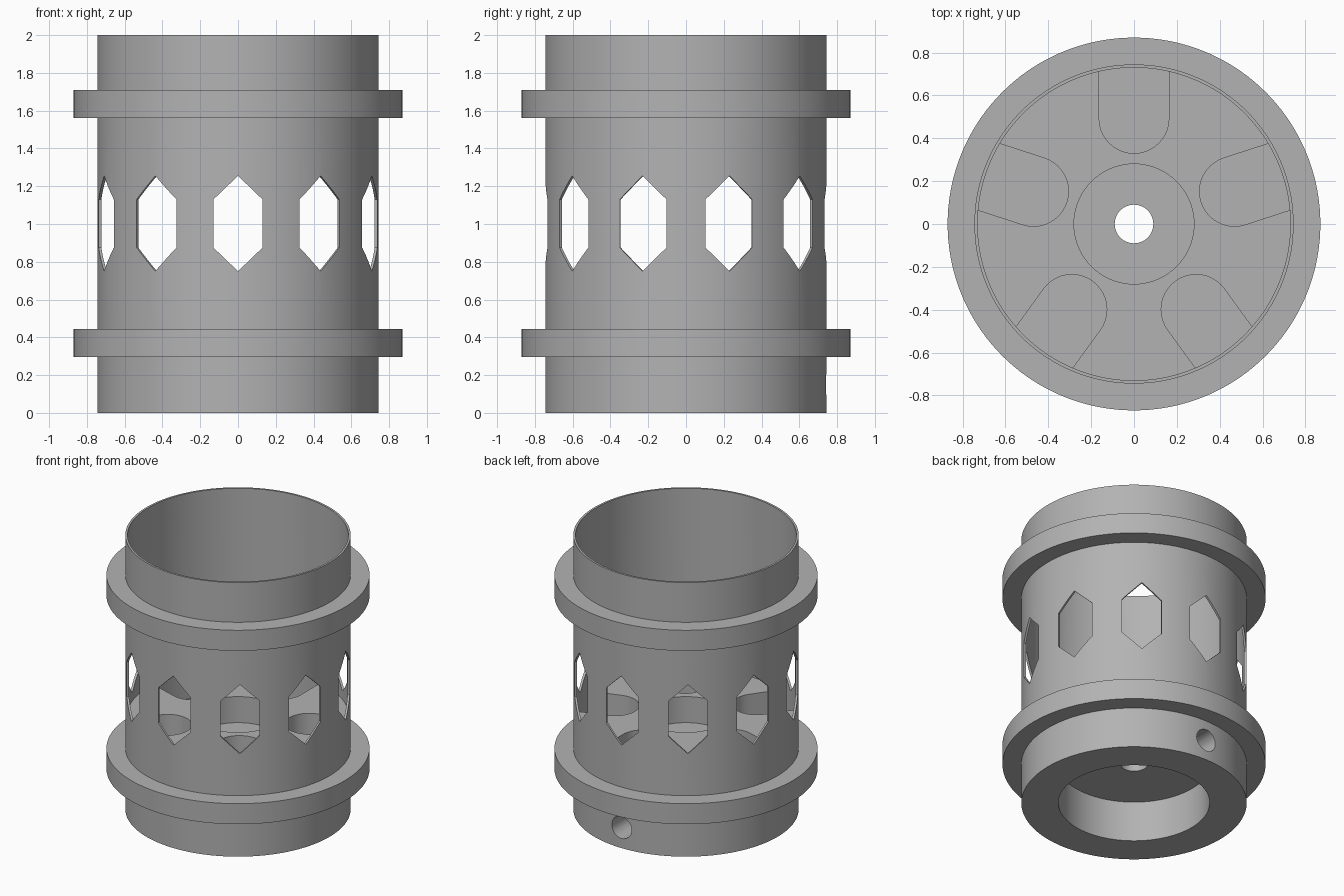
import bpy, bmesh, math
from mathutils import Matrix, Vector

if "Cube" in bpy.data.objects:
    bpy.data.objects.remove(bpy.data.objects["Cube"])

SEG = 144
R_OUT, R_IN, R_FLANGE = 0.745, 0.73, 0.87
Z_PLATE, Z_POCKET, Z_RECESS = 0.69, 0.50, 0.295

grey = bpy.data.materials.new("plain grey")
grey.diffuse_color = (0.45, 0.45, 0.45, 1)
grey.use_nodes = True
grey.node_tree.nodes["Principled BSDF"].inputs["Base Color"].default_value = grey.diffuse_color


def make_object(name, bm):
    bmesh.ops.recalc_face_normals(bm, faces=bm.faces)
    mesh = bpy.data.meshes.new(name)
    bm.to_mesh(mesh)
    bm.free()
    mesh.materials.append(grey)
    ob = bpy.data.objects.new(name, mesh)
    bpy.context.collection.objects.link(ob)
    return ob


def smooth(ob):
    bpy.ops.object.select_all(action='DESELECT')
    ob.select_set(True)
    bpy.context.view_layer.objects.active = ob
    bpy.ops.object.shade_smooth_by_angle(angle=math.radians(30))


def revolve(profile):
    """Closed (radius, z) profile turned around z."""
    bm = bmesh.new()
    rings = [[bm.verts.new((r * math.cos(t), r * math.sin(t), z)) for r, z in profile]
             for t in (2 * math.pi * i / SEG for i in range(SEG))]
    n = len(profile)
    for i in range(SEG):
        a, b = rings[i], rings[(i + 1) % SEG]
        for j in range(n):
            k = (j + 1) % n
            bm.faces.new((a[j], b[j], b[k], a[k]))
    return bm


def add_radial_prism(bm, outline, angle, r0, r1):
    """Prism with a (tangent, z) outline, running outward at the given angle."""
    rot = Matrix.Rotation(angle, 3, 'Z')
    near, far = [[bm.verts.new(rot @ Vector((r, u, z))) for u, z in outline]
                 for r in (r0, r1)]
    bm.faces.new(near)
    bm.faces.new(far)
    n = len(outline)
    for j in range(n):
        k = (j + 1) % n
        bm.faces.new((near[j], near[k], far[k], far[j]))


# Flanged housing with thin upper wall, thick base, web with centre hole
housing = make_object("housing", revolve([
    (0.50, 0), (R_OUT, 0), (R_OUT, 0.295), (R_FLANGE, 0.295), (R_FLANGE, 0.445),
    (R_OUT, 0.445), (R_OUT, 1.56), (R_FLANGE, 1.56), (R_FLANGE, 1.71),
    (R_OUT, 1.71), (R_OUT, 2.0), (R_IN, 2.0), (R_IN, Z_POCKET),
    (0.09, Z_POCKET), (0.09, Z_RECESS), (0.50, Z_RECESS)]))

# Ten pointed windows and one set-screw hole at the back
bm = bmesh.new()
window = [(0, 0.75), (0.13, 0.875), (0.13, 1.13), (0, 1.255), (-0.13, 1.13), (-0.13, 0.875)]
for i in range(10):
    add_radial_prism(bm, window, math.radians(-90 + 36 * i), 0.62, 0.82)
circle = [(0.08 * math.cos(math.tau * i / 32), 0.15 + 0.08 * math.sin(math.tau * i / 32))
          for i in range(32)]
add_radial_prism(bm, circle, math.pi / 2, 0.42, 0.82)
cutter = make_object("opening_cutter", bm)
cutter.hide_render = True

mod = housing.modifiers.new("openings", 'BOOLEAN')
mod.operation, mod.solver, mod.object = 'DIFFERENCE', 'EXACT', cutter
bpy.context.view_layer.objects.active = housing
bpy.ops.object.modifier_apply(modifier=mod.name)
bpy.data.objects.remove(cutter)
smooth(housing)

# Raised inner plate with a round centre pocket and five U-shaped slots
HALF, R_EDGE, R_SLOT = 0.163, 0.735, 0.493
slot = [(R_SLOT - HALF * math.sin(t), HALF * math.cos(t))
        for t in (math.pi * i / 20 for i in range(20, -1, -1))]
gap = math.asin(HALF / R_EDGE)
mouth = R_EDGE * math.cos(gap)
slot = [(mouth, -HALF)] + slot + [(mouth, HALF)]

bm = bmesh.new()
outer, walls = [], []
for i in range(5):
    a = math.radians(18 + 72 * i)
    rot = Matrix.Rotation(a, 3, 'Z')
    vs = [bm.verts.new(rot @ Vector((x, y, Z_PLATE))) for x, y in slot]
    walls += [bm.edges.new(p) for p in zip(vs, vs[1:])]
    outer += vs
    span = math.radians(72) - 2 * gap
    for j in range(1, 16):
        t = a + gap + span * j / 16
        outer.append(bm.verts.new((R_EDGE * math.cos(t), R_EDGE * math.sin(t), Z_PLATE)))
for p in zip(outer, outer[1:] + outer[:1]):
    if not bm.edges.get(p):
        bm.edges.new(p)
hub = [bm.verts.new((0.28 * math.cos(math.tau * i / 72), 0.28 * math.sin(math.tau * i / 72), Z_PLATE))
       for i in range(72)]
walls += [bm.edges.new(p) for p in zip(hub, hub[1:] + hub[:1])]
bmesh.ops.triangle_fill(bm, edges=bm.edges[:], use_beauty=True, normal=(0, 0, 1))
ext = bmesh.ops.extrude_edge_only(bm, edges=walls)
for v in ext["geom"]:
    if isinstance(v, bmesh.types.BMVert):
        v.co.z = Z_POCKET
plate = make_object("inner_plate", bm)
if max(plate.data.polygons, key=lambda p: abs(p.normal.z)).normal.z < 0:
    plate.data.flip_normals()
smooth(plate)
